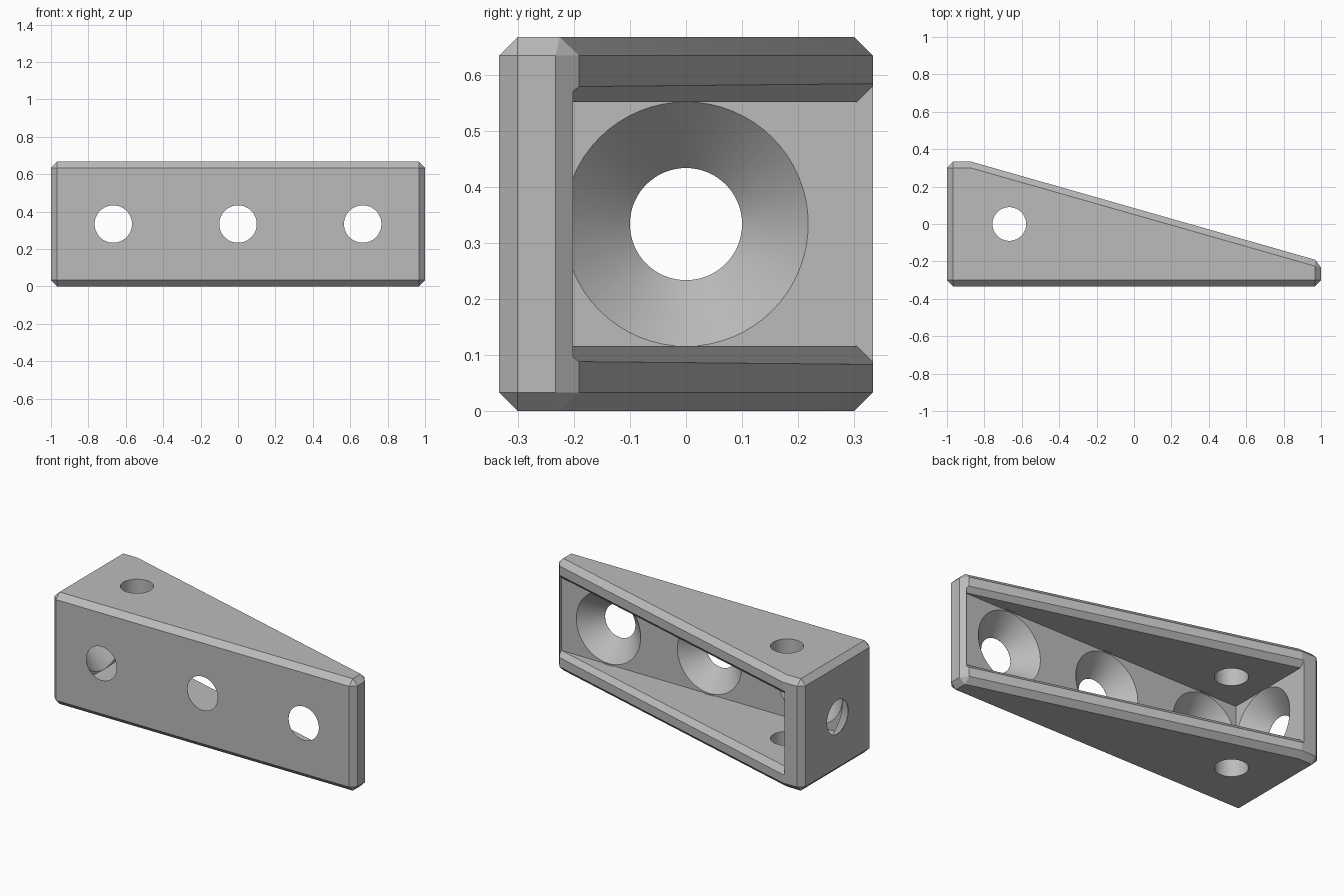
import bpy, bmesh, math
from mathutils import Matrix, Vector

cube = bpy.data.objects.get("Cube")
if cube:
    bpy.data.objects.remove(cube, do_unlink=True)

HALF, MID = 1 / 3, 1 / 3      # half depth, and middle height
WALL, EDGE = 0.117, 0.033     # wall thickness and chamfer size
BEND, TIP = -0.87, -0.2       # where the slope starts, and its y at the narrow end

grey = bpy.data.materials.new("light grey")
grey.use_nodes = True
grey.diffuse_color = (0.5, 0.5, 0.5, 1)
grey.node_tree.nodes["Principled BSDF"].inputs["Base Color"].default_value = (0.5, 0.5, 0.5, 1)


def slope(x):
    return HALF + (x - BEND) / (1 - BEND) * (TIP - HALF)


def loft(name, start, end):
    """Closed solid between two matching loops of points."""
    bm = bmesh.new()
    a = [bm.verts.new(p) for p in start]
    b = [bm.verts.new(p) for p in end]
    bm.faces.new(a)
    bm.faces.new(b)
    for i in range(len(a)):
        j = (i + 1) % len(a)
        bm.faces.new((a[i], a[j], b[j], b[i]))
    bmesh.ops.recalc_face_normals(bm, faces=bm.faces)
    mesh = bpy.data.meshes.new(name)
    bm.to_mesh(mesh)
    bm.free()
    obj = bpy.data.objects.new(name, mesh)
    bpy.context.collection.objects.link(obj)
    return obj


def ring(origin, axis, distance, radius, sides=64):
    turn = Vector((0, 0, 1)).rotation_difference(axis).to_matrix()
    return [origin + turn @ Vector((radius * math.cos(t), radius * math.sin(t), distance))
            for t in (2 * math.pi * i / sides for i in range(sides))]


def cone(name, origin, axis, near, far):
    """Round cutter; near and far are (distance, radius) along the axis."""
    origin, axis = Vector(origin), Vector(axis)
    return loft(name, ring(origin, axis, *near), ring(origin, axis, *far))


# Wedge-shaped body with chamfered outer edges
plan = [(-1, -HALF), (1, -HALF), (1, TIP), (BEND, HALF), (-1, HALF)]
body = loft("wedge_bracket", [(x, y, 0) for x, y in plan], [(x, y, 2 * MID) for x, y in plan])
body.data.materials.append(grey)
bevel = body.modifiers.new("chamfer", "BEVEL")
bevel.width, bevel.segments = EDGE, 1
bevel.limit_method, bevel.angle_limit = "ANGLE", math.radians(30)

# Pocket open along the slope, flared where it meets the two plates
FLOOR = -0.222


def pocket_section(x):
    h = MID - WALL + 0.001
    lip = max(slope(x) - EDGE, FLOOR + 0.001)
    top = slope(x) + 0.07
    right = [(FLOOR, h), (lip, h), (top, h + top - lip)]
    loop = right + [(y, -z) for y, z in reversed(right)]
    return [(x, y, MID + z) for y, z in loop]


cutters = [loft("pocket", pocket_section(-1 + WALL), pocket_section(0.976))]

# Countersunk holes through the front wall and the wide end
seats = [((x, -HALF, MID), (0, 1, 0)) for x in (-2 / 3, 0, 2 / 3)]
seats.append(((-1, 0, MID), (1, 0, 0)))
for origin, axis in seats:
    cutters.append(cone("hole", origin, axis, (-0.05, 0.1), (0.05, 0.1)))
    cutters.append(cone("countersink", origin, axis, (0.001, 0.1), (WALL + 0.003, 0.221)))

# Plain hole through both plates
cutters.append(cone("plate_hole", (-2 / 3, 0, 0), (0, 0, 1), (-0.1, 0.09), (0.8, 0.09)))

for cutter in cutters:
    cutter.hide_render = True
    cut = body.modifiers.new(cutter.name, "BOOLEAN")
    cut.operation, cut.solver, cut.object = "DIFFERENCE", "EXACT", cutter

# Bake the cuts, then drop the cutters
bpy.context.view_layer.update()
result = bpy.data.meshes.new_from_object(body.evaluated_get(bpy.context.evaluated_depsgraph_get()))
body.modifiers.clear()
body.data = result
result.name = "wedge_bracket"
for cutter in cutters:
    bpy.data.objects.remove(cutter, do_unlink=True)

# Smooth round walls, sharp edges elsewhere
bpy.ops.object.select_all(action="DESELECT")
body.select_set(True)
bpy.context.view_layer.objects.active = body
bpy.ops.object.shade_smooth_by_angle(angle=math.radians(14))
